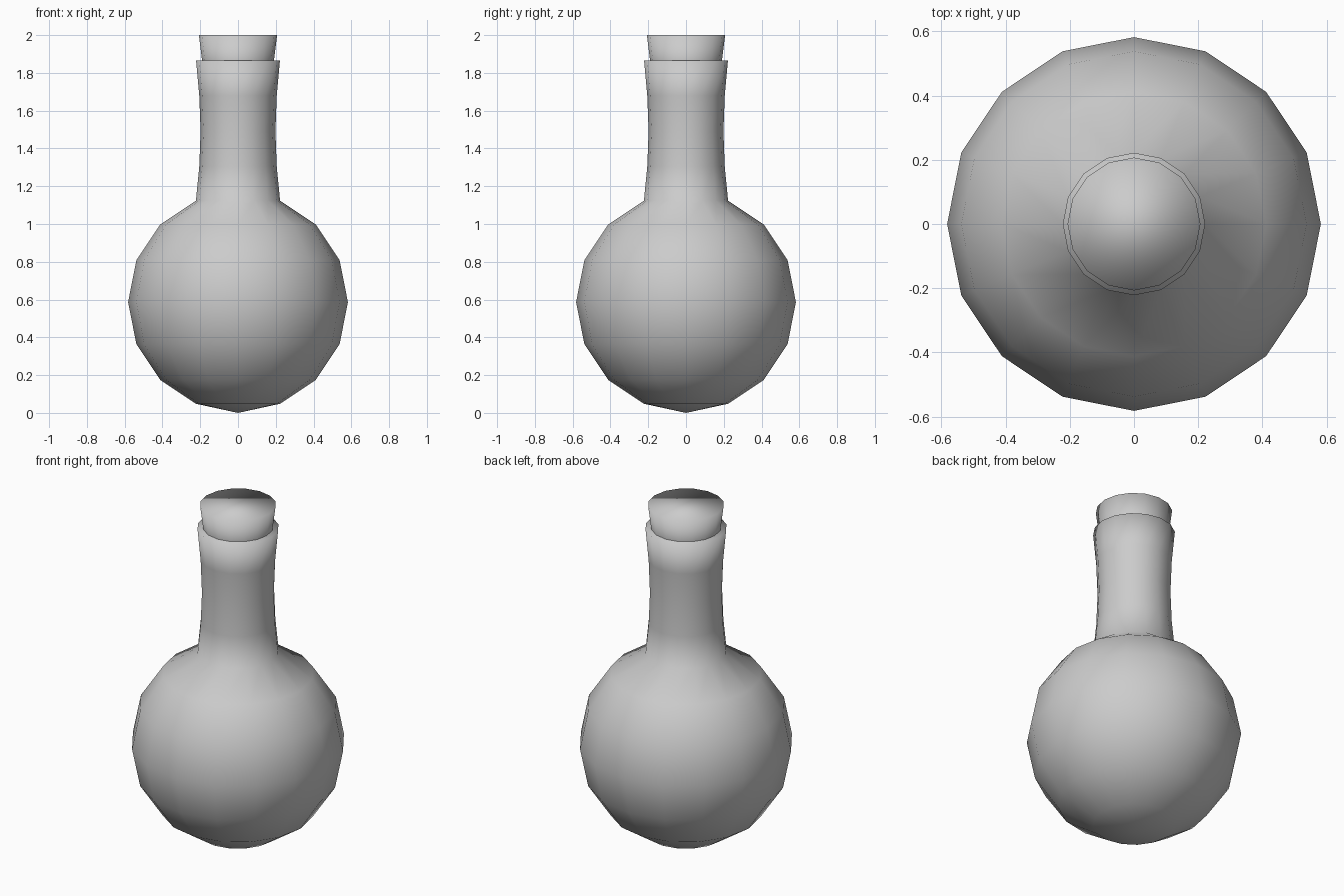
import bpy, bmesh
from math import sin, cos, pi, radians

if "Cube" in bpy.data.objects:
    bpy.data.objects.remove(bpy.data.objects["Cube"])

SIDES = 16


def lathe(name, profile, bottom_pole=None):
    """Revolve (radius, z) points around z; close the ends with a pole or a cap."""
    bm = bmesh.new()
    rings = [[bm.verts.new((r * cos(2 * pi * i / SIDES), r * sin(2 * pi * i / SIDES), z))
              for i in range(SIDES)] for r, z in profile]
    for a, b in zip(rings, rings[1:]):
        for i in range(SIDES):
            j = (i + 1) % SIDES
            bm.faces.new((a[i], a[j], b[j], b[i]))
    if bottom_pole is None:
        bm.faces.new(rings[0][::-1])
    else:
        pole = bm.verts.new((0, 0, bottom_pole))
        for i in range(SIDES):
            bm.faces.new((pole, rings[0][(i + 1) % SIDES], rings[0][i]))
    bm.faces.new(rings[-1])
    bmesh.ops.recalc_face_normals(bm, faces=bm.faces)
    for f in bm.faces:
        f.smooth = True
    mesh = bpy.data.meshes.new(name)
    bm.to_mesh(mesh)
    bm.free()
    obj = bpy.data.objects.new(name, mesh)
    bpy.context.collection.objects.link(obj)
    return obj


# Round flask body running into the slightly waisted neck
R, CZ = 0.582, 0.586
body = [(R * sin(radians(22.5 * k)), CZ - R * cos(radians(22.5 * k))) for k in range(1, 8)]
neck = [(0.205, 1.305), (0.198, 1.49), (0.205, 1.68), (0.222, 1.865)]
lathe("flask", body + neck, bottom_pole=0.0)

# Tapered stopper pushed into the neck
lathe("stopper", [(0.172, 1.72), (0.207, 2.0)])
